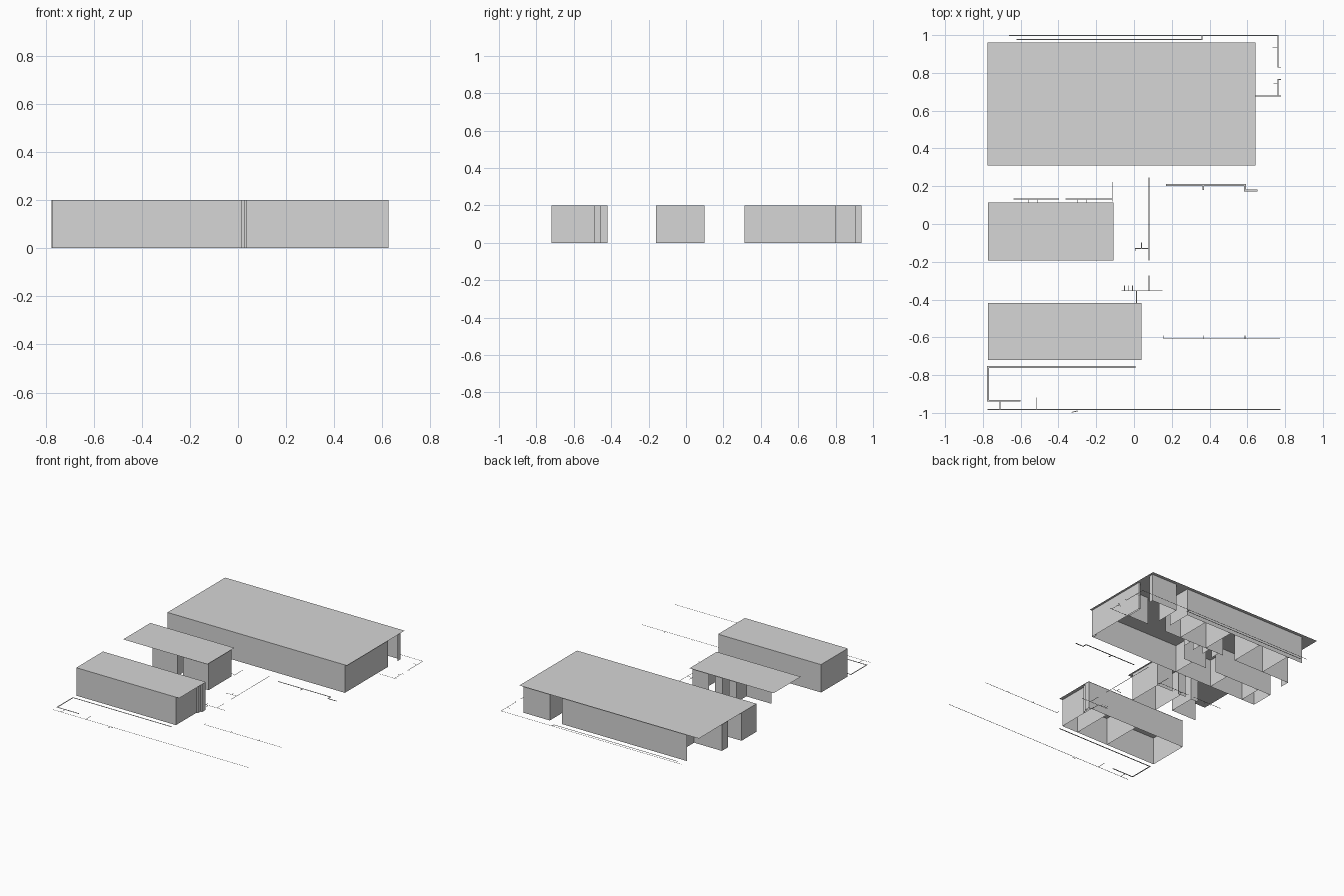
import bpy
import bmesh
from mathutils import Vector

if "Cube" in bpy.data.objects:
    bpy.data.objects.remove(bpy.data.objects["Cube"], do_unlink=True)

ROOF_HEIGHT = 0.2
THIN = 0.004
DOUBLE = 0.009

grey = bpy.data.materials.new("plain grey")
grey.use_nodes = True
grey.diffuse_color = (0.67, 0.67, 0.67, 1)
grey.node_tree.nodes["Principled BSDF"].inputs["Base Color"].default_value = grey.diffuse_color


def finish(name, bm):
    mesh = bpy.data.meshes.new(name)
    bm.to_mesh(mesh)
    bm.free()
    mesh.materials.append(grey)
    obj = bpy.data.objects.new(name, mesh)
    bpy.context.collection.objects.link(obj)
    return obj


def sheets(name, paths, sweep):
    """One flat sheet per path segment; sweep gives its four corners."""
    bm = bmesh.new()
    for path in paths:
        for start, end in zip(path, path[1:]):
            corners = sweep(Vector(start).to_3d(), Vector(end).to_3d())
            bm.faces.new([bm.verts.new(corner) for corner in corners])
    return finish(name, bm)


def run(name, *paths):
    """Upright wall sheets following plan paths."""
    up = Vector((0, 0, ROOF_HEIGHT))
    return sheets(name, paths, lambda a, b: (a, b, b + up, a + up))


def kerb(name, *paths, width=THIN):
    """Flat ground strips following plan paths."""
    def sweep(a, b):
        along = (b - a).normalized() * width / 2
        side = Vector((-along.y, along.x, 0))
        a, b = a - along, b + along
        return a - side, b - side, b + side, a + side
    return sheets(name, paths, sweep)


def roof(name, left, right, front, back):
    """Flat sheet roof resting on the walls."""
    bm = bmesh.new()
    corners = [(left, front), (right, front), (right, back), (left, back)]
    bm.faces.new([bm.verts.new((x, y, ROOF_HEIGHT)) for x, y in corners])
    return finish(name, bm)


def partitions(name, positions, front, back):
    """Cross walls at the given x positions."""
    return run(name, *[[(x, front), (x, back)] for x in positions])


def ticks(name, positions, start, end):
    return kerb(name, *[[(x, start), (x, end)] for x in positions])


# Large rear building
FRONT, BACK, LEFT, RIGHT = 0.312, 0.937, -0.775, 0.626
HALL_FRONT, HALL_BACK = 0.48, 0.68
roof("rear_building_roof", -0.775, 0.643, 0.311, 0.962)
run("rear_building_front_wall", [(LEFT, FRONT), (RIGHT, FRONT)])
run("rear_building_left_wall", [(LEFT, FRONT), (LEFT, HALL_FRONT)],
    [(-0.76, 0.61), (-0.76, HALL_BACK)])
run("rear_building_right_wall", [(RIGHT, FRONT), (RIGHT, 0.8)], [(RIGHT, 0.905), (RIGHT, BACK)])
run("rear_building_right_piers", [(RIGHT, 0.347), (0.615, 0.347), (0.615, FRONT)],
    [(RIGHT, 0.672), (0.615, 0.672), (0.615, 0.8), (RIGHT, 0.8)])
run("rear_building_back_wall", [(-0.665, BACK), (0.325, BACK)], [(0.42, BACK), (RIGHT, BACK)])
run("hall_front_wall", [(LEFT, HALL_FRONT), (-0.3, HALL_FRONT)],
    [(-0.22, HALL_FRONT), (-0.03, HALL_FRONT)])
run("hall_back_wall", [(-0.76, HALL_BACK), (-0.3, HALL_BACK)],
    [(-0.2, HALL_BACK), (0.3, HALL_BACK)])
run("hall_end_wall", [(0.45, HALL_BACK), (RIGHT, HALL_BACK)])
partitions("front_room_partitions", [-0.67, -0.4, -0.1], FRONT, HALL_FRONT)
partitions("back_room_partitions", [-0.54, -0.3, -0.05, 0.17], HALL_BACK, BACK)
partitions("entry_partitions", [0.325, 0.42], 0.76, BACK)
partitions("stall_partitions", [-0.16, -0.08, 0, 0.08], 0.61, HALL_BACK)

# Middle building, open at its left end
FRONT, BACK, LEFT, RIGHT = -0.161, 0.1, -0.61, -0.12
roof("middle_building_roof", -0.773, -0.108, -0.192, 0.115)
run("middle_building_right_wall", [(RIGHT, FRONT), (RIGHT, BACK)])
run("middle_building_front_wall", [(-0.32, FRONT), (RIGHT, FRONT)],
    [(LEFT, -0.095), (-0.41, -0.095)])
run("middle_building_back_wall", [(-0.47, BACK), (-0.41, BACK)],
    [(-0.36, BACK), (-0.3, BACK)], [(-0.25, BACK), (RIGHT, BACK)])
partitions("middle_building_partitions", [-0.41, -0.32], -0.095, BACK)
run("middle_building_return", [(-0.32, FRONT), (-0.32, -0.095)])

# Small front building
FRONT, BACK, LEFT, RIGHT = -0.72, -0.421, -0.773, 0.014
roof("front_building_roof", -0.773, 0.04, -0.721, -0.419)
run("front_building_outer_walls", [(RIGHT, BACK), (LEFT, BACK), (LEFT, FRONT),
                                   (RIGHT, FRONT), (RIGHT, BACK)])
run("front_building_right_piers", [(RIGHT, -0.49), (0.026, -0.49), (0.026, BACK)],
    [(0.026, -0.46), (0.037, -0.46), (0.037, BACK), (RIGHT, BACK)])
partitions("front_building_partitions", [-0.37, -0.115], FRONT, BACK)

# Ground kerbs behind the rear building
kerb("rear_boundary_kerb", [(-0.66, 0.998), (0.762, 0.998), (0.762, 0.83), (0.775, 0.83)],
     [(0.735, 0.933), (0.762, 0.933)])
kerb("rear_path_kerb", [(-0.62, 0.976), (0.36, 0.976), (0.36, 0.996)], width=0.006)
kerb("rear_corner_kerb", [(0.775, 0.765), (0.762, 0.765), (0.762, 0.678)],
     [(0.74, 0.745), (0.762, 0.745)], [(0.64, 0.678), (0.775, 0.678)])

# Ground kerbs around the middle building
kerb("courtyard_kerb", [(0.175, 0.207), (0.588, 0.207), (0.588, 0.177), (0.65, 0.177)],
     [(0.367, 0.207), (0.367, 0.185)], width=DOUBLE)
kerb("middle_path_kerb", [(-0.637, 0.132), (-0.4, 0.132)], [(-0.36, 0.132), (-0.115, 0.132)],
     [(-0.115, 0.22), (-0.115, 0.12)])
ticks("middle_path_ticks", [-0.56, -0.51, -0.3, -0.25], 0.132, 0.117)
kerb("lane_kerb", [(0.08, 0.245), (0.08, -0.192)], [(0.08, -0.275), (0.08, -0.35)])
kerb("lane_corner_kerb", [(0.007, -0.14), (0.007, -0.13), (0.08, -0.13)],
     [(0.04, -0.13), (0.04, -0.1)])

# Ground kerbs around the front building
kerb("front_path_kerb", [(-0.065, -0.353), (0.15, -0.353)], [(0.013, -0.353), (0.013, -0.419)])
ticks("front_path_ticks", [-0.05, -0.03, -0.008], -0.353, -0.328)
kerb("side_kerb", [(0.157, -0.607), (0.772, -0.607)])
ticks("side_kerb_ticks", [0.157, 0.367, 0.587], -0.607, -0.592)
kerb("front_wall_kerb", [(0.004, -0.757), (-0.773, -0.757), (-0.773, -0.936), (-0.605, -0.936)],
     width=DOUBLE)
kerb("front_boundary_kerb", [(-0.773, -0.982), (0.773, -0.982)],
     [(-0.71, -0.936), (-0.71, -0.982)], [(-0.515, -0.92), (-0.515, -0.982)],
     [(-0.33, -0.997), (-0.3, -0.99)])
